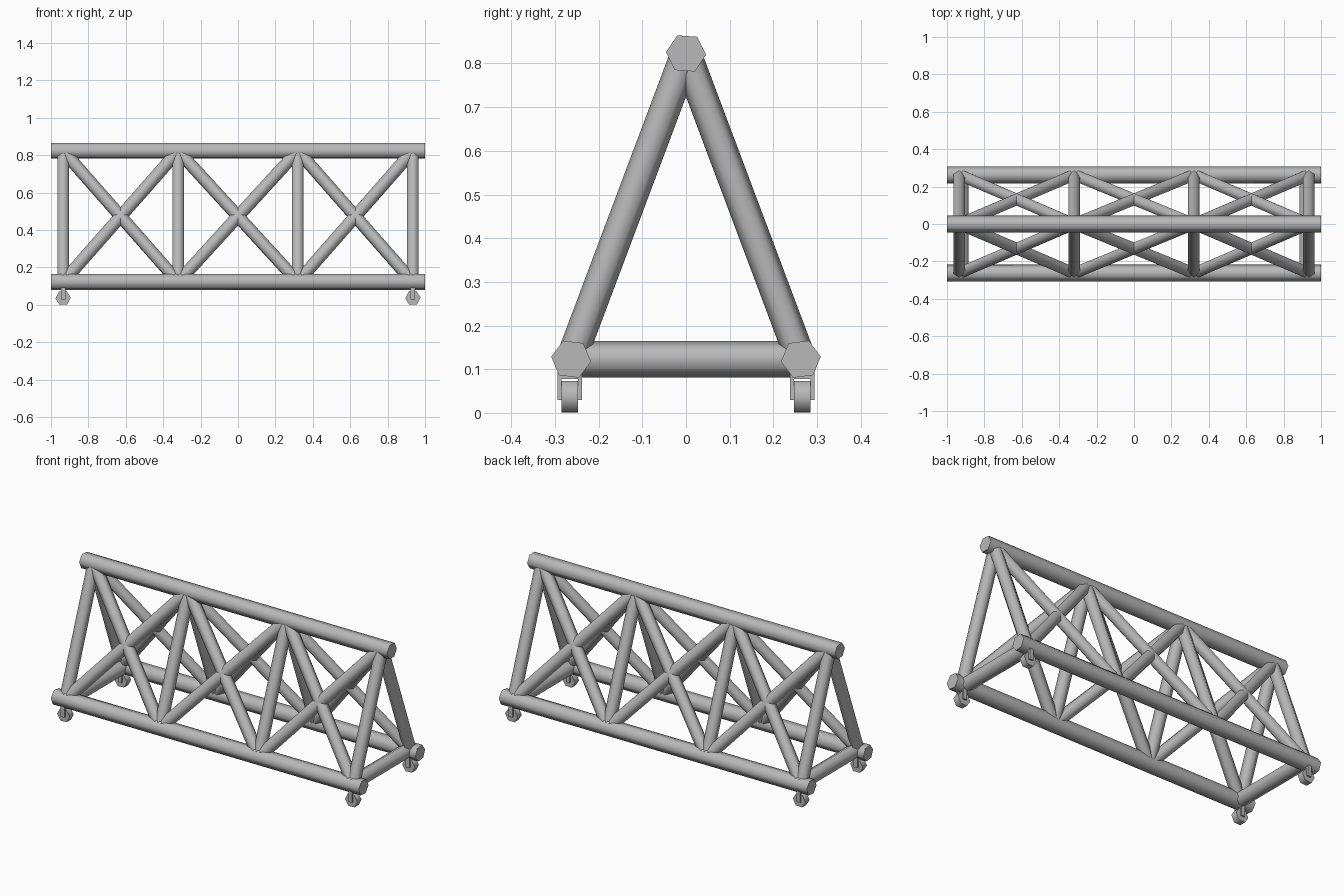
import bpy
import bmesh
from math import cos, sin, radians, tau
from mathutils import Vector

old = bpy.data.objects.get("Cube")
if old:
    bpy.data.objects.remove(old, do_unlink=True)

# Single painted metal finish
GREY = (0.48, 0.48, 0.48, 1)
steel = bpy.data.materials.new("grey_steel")
steel.use_nodes = True
steel.diffuse_color = GREY
steel.node_tree.nodes["Principled BSDF"].inputs["Base Color"].default_value = GREY


def finish(name, bm):
    bmesh.ops.recalc_face_normals(bm, faces=bm.faces)
    mesh = bpy.data.meshes.new(name)
    bm.to_mesh(mesh)
    bm.free()
    mesh.materials.append(steel)
    obj = bpy.data.objects.new(name, mesh)
    bpy.context.scene.collection.objects.link(obj)
    return obj


def tube(name, start, end, radius, corner, sides=6):
    """Capped prism from start to end with one corner pointing along 'corner'."""
    start, end = Vector(start), Vector(end)
    axis = (end - start).normalized()
    u = Vector(corner)
    u = (u - axis * u.dot(axis)).normalized()
    v = axis.cross(u)
    bm = bmesh.new()
    rings = []
    for p in (start, end):
        rings.append([bm.verts.new(p + radius * (u * cos(tau * i / sides) + v * sin(tau * i / sides)))
                      for i in range(sides)])
    for i in range(sides):
        j = (i + 1) % sides
        side = bm.faces.new((rings[0][i], rings[0][j], rings[1][j], rings[1][i]))
        side.smooth = True
    bm.faces.new(rings[0][::-1])
    bm.faces.new(rings[1])
    return finish(name, bm)


def box(name, center, size):
    bm = bmesh.new()
    bmesh.ops.create_cube(bm, size=1)
    for vert in bm.verts:
        vert.co = Vector(a * b for a, b in zip(vert.co, size)) + Vector(center)
    return finish(name, bm)


BASE_Y, BASE_Z, TOP_Z = 0.263, 0.123, 0.823
JOINTS = (-0.935, -0.32, 0.32, 0.935)
CHORD_R, BRACE_R = 0.046, 0.035


def tilted(angle):
    return (0, cos(radians(angle)), sin(radians(angle)))


# Long chords
tube("top_chord", (-1, 0, TOP_Z), (1, 0, TOP_Z), CHORD_R, tilted(-4))

for s, side in ((-1, "front"), (1, "back")):
    tube(side + "_bottom_chord", (-1, s * BASE_Y, BASE_Z), (1, s * BASE_Y, BASE_Z),
         CHORD_R, tilted(7 * s))
    outward = (0, s * (TOP_Z - BASE_Z), BASE_Y)

    # Sloping posts at every joint
    for i, x in enumerate(JOINTS):
        tube(f"{side}_post_{i + 1}", (x, s * BASE_Y, BASE_Z), (x, 0, TOP_Z), BRACE_R, outward)

    # Crossed braces in every bay
    for i, (a, b) in enumerate(zip(JOINTS, JOINTS[1:])):
        tube(f"{side}_rising_brace_{i + 1}", (a, s * BASE_Y, BASE_Z), (b, 0, TOP_Z), BRACE_R, outward)
        tube(f"{side}_falling_brace_{i + 1}", (b, s * BASE_Y, BASE_Z), (a, 0, TOP_Z), BRACE_R, outward)

# Cross bars and casters at both ends
for x, end in ((-1, "right"), (1, "left")):
    bar_x, caster_x = x * 0.922, x * 0.935
    tube(end + "_cross_bar", (bar_x, -BASE_Y, BASE_Z), (bar_x, BASE_Y, BASE_Z), 0.042, (0, 0, 1))
    for s, side in ((-1, "front"), (1, "back")):
        name = f"{side}_{end}_caster"
        y = s * 0.266
        tube(name + "_wheel", (caster_x, y - 0.019, 0.037), (caster_x, y + 0.019, 0.037),
             0.041, (1, 0, 0.05))
        box(name + "_fork_top", (caster_x, y, 0.086), (0.025, 0.056, 0.016))
        for k in (-1, 1):
            box(f"{name}_fork_{'inner' if k != s else 'outer'}", (caster_x, y + k * 0.0235, 0.061),
                (0.025, 0.009, 0.062))
